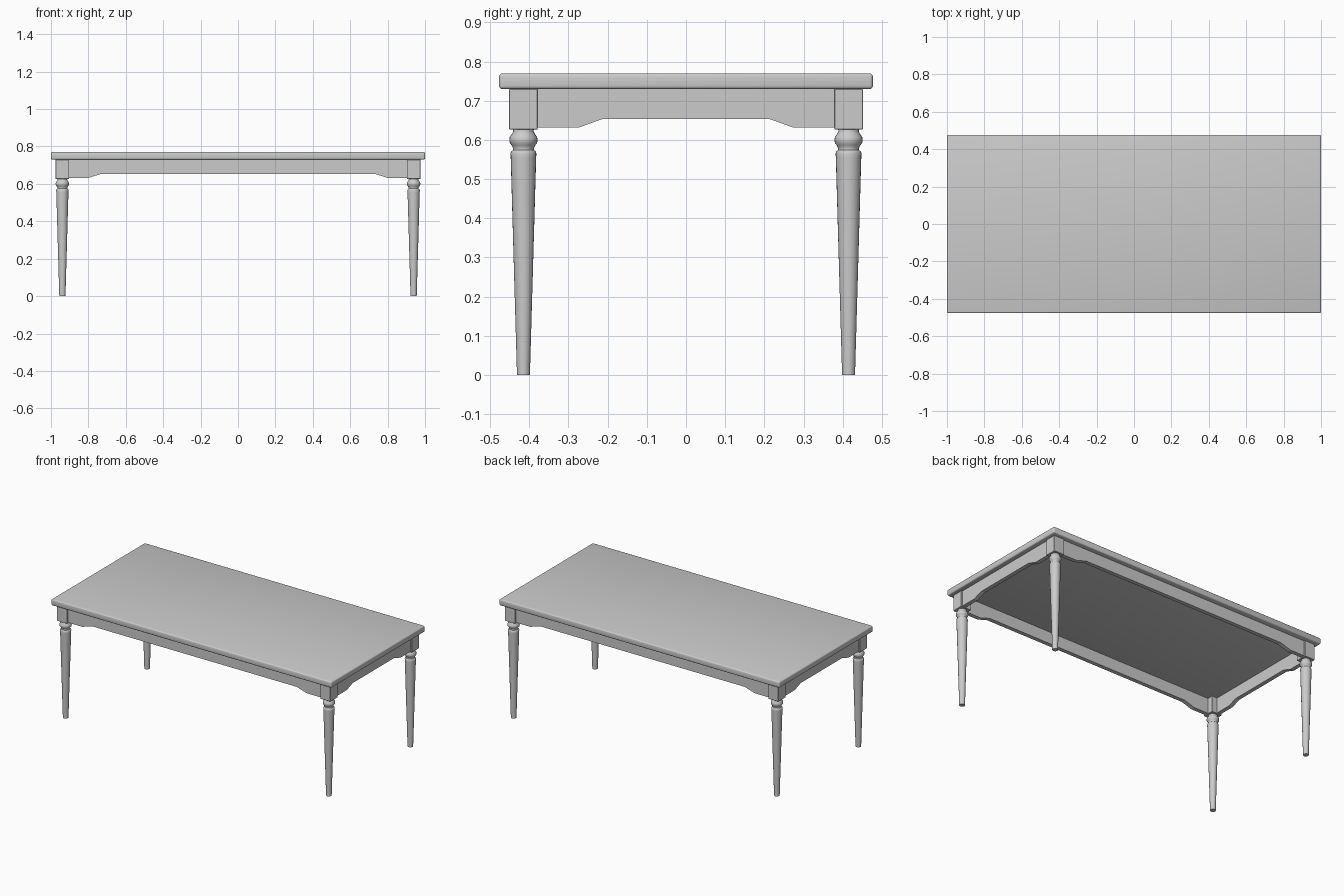
import bpy, bmesh, math
from mathutils import Vector

if "Cube" in bpy.data.objects:
    bpy.data.objects.remove(bpy.data.objects["Cube"])

LEG_X, LEG_Y = 0.939, 0.415      # leg centres
BLOCK = 0.073                    # corner block width
TOP_Z, UNDER_Z = 0.77, 0.73      # table top faces


def add_object(name, bm):
    bmesh.ops.recalc_face_normals(bm, faces=bm.faces)
    mesh = bpy.data.meshes.new(name)
    bm.to_mesh(mesh)
    bm.free()
    obj = bpy.data.objects.new(name, mesh)
    bpy.context.collection.objects.link(obj)
    return obj


def smooth(obj, angle=35):
    bpy.ops.object.select_all(action='DESELECT')
    obj.select_set(True)
    bpy.context.view_layer.objects.active = obj
    bpy.ops.object.shade_smooth_by_angle(angle=math.radians(angle))


def box(name, size, centre, bevel=0, segments=1):
    bm = bmesh.new()
    bmesh.ops.create_cube(bm, size=1)
    bmesh.ops.scale(bm, vec=size, verts=bm.verts)
    if bevel:
        bmesh.ops.bevel(bm, geom=bm.edges[:], offset=bevel,
                        segments=segments, profile=0.5, affect='EDGES')
    obj = add_object(name, bm)
    obj.location = centre
    return obj


def turned_leg(name, x, y, profile, sides=24):
    bm = bmesh.new()
    rings = [[bm.verts.new((r * math.cos(a), r * math.sin(a), z))
              for a in (2 * math.pi * i / sides for i in range(sides))]
             for r, z in profile]
    for low, high in zip(rings, rings[1:]):
        for i in range(sides):
            j = (i + 1) % sides
            bm.faces.new((low[i], low[j], high[j], high[i]))
    bm.faces.new(rings[0])
    bm.faces.new(rings[-1])
    obj = add_object(name, bm)
    obj.location = (x, y, 0)
    smooth(obj)


def apron(name, half, low, high, offset, side, along_x, thick=0.026):
    # board outline with the raised middle of its lower edge
    outline = [(-half, UNDER_Z), (-half, 0.632), (-low, 0.632), (-high, 0.654),
               (high, 0.654), (low, 0.632), (half, 0.632), (half, UNDER_Z)]
    bm = bmesh.new()

    def place(u, d, z):
        return Vector((u, side * d, z) if along_x else (side * d, u, z))

    face = bm.faces.new([bm.verts.new(place(u, offset, z)) for u, z in outline])
    new = bmesh.ops.extrude_face_region(bm, geom=[face], use_keep_orig=True)
    bmesh.ops.translate(bm, vec=place(0, -thick, 0),
                        verts=[v for v in new['geom'] if isinstance(v, bmesh.types.BMVert)])
    add_object(name, bm)


# table top with softened edges
smooth(box("table_top", (2.0, 0.954, TOP_Z - UNDER_Z),
           (0, 0, (TOP_Z + UNDER_Z) / 2), 0.008, 3))

# turned legs (radius, height) under square corner blocks
profile = [(0.0165, 0), (0.0325, 0.555), (0.033, 0.566), (0.031, 0.571),
           (0.027, 0.574), (0.0265, 0.579), (0.030, 0.586), (0.035, 0.593),
           (0.036, 0.600), (0.035, 0.607), (0.029, 0.616), (0.026, 0.622),
           (0.027, 0.632)]
for fb, sy in (("front", -1), ("back", 1)):
    for lr, sx in (("left", -1), ("right", 1)):
        x, y = sx * LEG_X, sy * LEG_Y
        turned_leg(f"{fb}_{lr}_leg", x, y, profile)
        box(f"{fb}_{lr}_corner_block", (BLOCK, BLOCK, UNDER_Z - 0.627),
            (x, y, (UNDER_Z + 0.627) / 2), 0.0015)

# aprons joining the blocks, set slightly back from their faces
for name, s in (("front_apron", -1), ("back_apron", 1)):
    apron(name, LEG_X - BLOCK / 2, 0.80, 0.73, LEG_Y + 0.028, s, True)
for name, s in (("left_apron", -1), ("right_apron", 1)):
    apron(name, LEG_Y - BLOCK / 2, 0.273, 0.212, LEG_X + 0.028, s, False)
